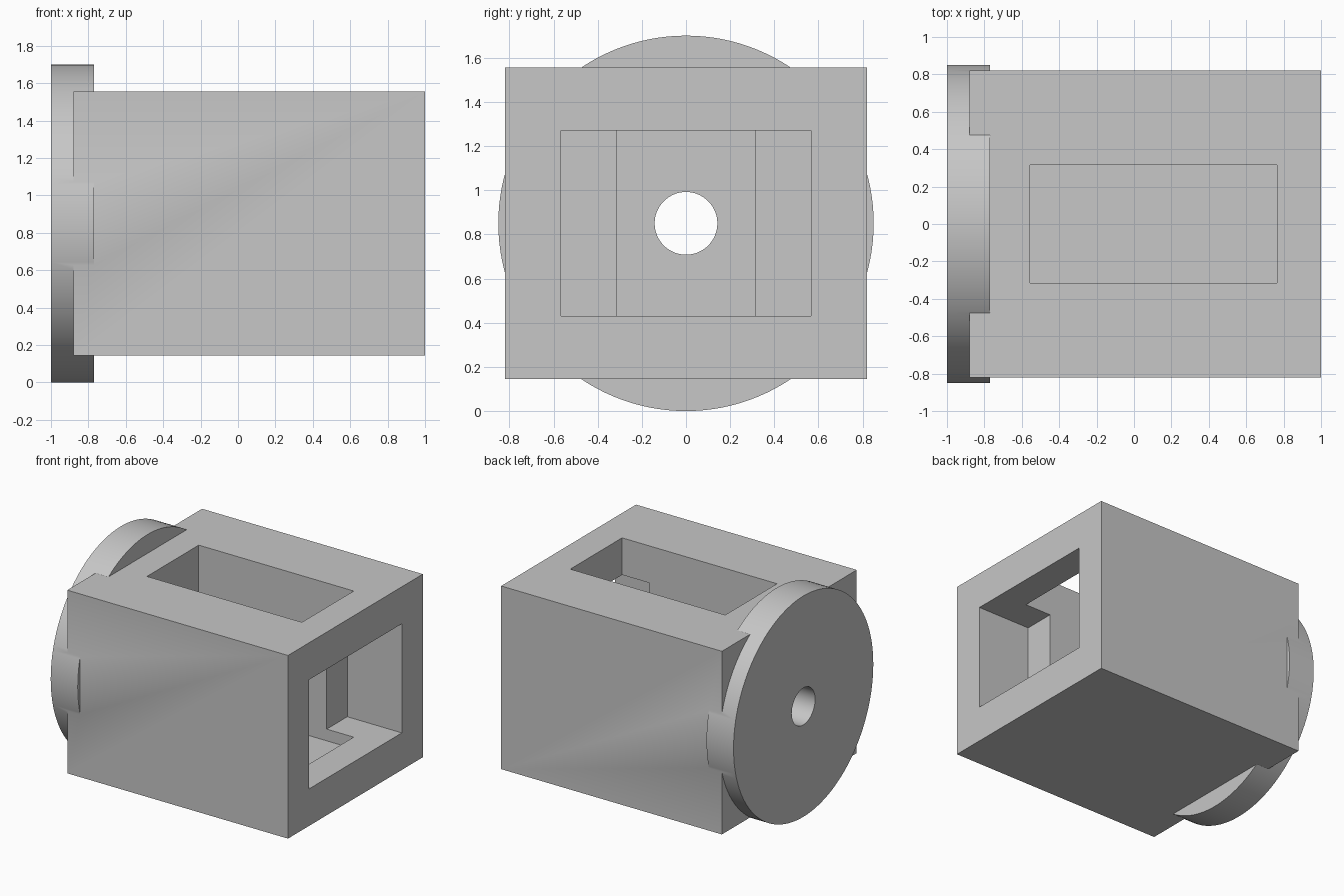
import bpy
import math

if "Cube" in bpy.data.objects:
    bpy.data.objects.remove(bpy.data.objects["Cube"], do_unlink=True)

AXIS_Z = 0.85   # height of the disc and bore axis

grey = bpy.data.materials.new("plain_grey")
grey.use_nodes = True
colour = (0.57, 0.57, 0.57, 1)
grey.diffuse_color = colour
grey.node_tree.nodes["Principled BSDF"].inputs["Base Color"].default_value = colour


def block(name, x, y_half, z):
    """Box spanning x and z ranges, symmetric about y = 0."""
    centre = ((x[0] + x[1]) / 2, 0, (z[0] + z[1]) / 2)
    bpy.ops.mesh.primitive_cube_add(size=1, location=centre)
    ob = bpy.context.object
    ob.name = name
    ob.scale = (x[1] - x[0], 2 * y_half, z[1] - z[0])
    bpy.ops.object.transform_apply(location=True, rotation=True, scale=True)
    ob.data.materials.append(grey)
    return ob


def rod(name, x, radius, sides):
    """Cylinder lying along x on the shared axis."""
    bpy.ops.mesh.primitive_cylinder_add(
        vertices=sides, radius=radius, depth=x[1] - x[0],
        location=((x[0] + x[1]) / 2, 0, AXIS_Z), rotation=(0, math.pi / 2, 0))
    ob = bpy.context.object
    ob.name = name
    bpy.ops.object.transform_apply(location=True, rotation=True, scale=True)
    ob.data.materials.append(grey)
    return ob


def combine(target, tool, operation):
    """Apply a boolean and discard the tool."""
    tool.hide_render = True
    mod = target.modifiers.new(tool.name, "BOOLEAN")
    mod.operation = operation
    mod.solver = "EXACT"
    mod.object = tool
    bpy.ops.object.select_all(action="DESELECT")
    target.select_set(True)
    bpy.context.view_layer.objects.active = target
    bpy.ops.object.modifier_apply(modifier=mod.name)
    bpy.data.objects.remove(tool, do_unlink=True)


# Block body joined to the round end flange
housing = block("housing", (-0.88, 1), 0.82, (0.145, 1.555))
combine(housing, rod("end_flange", (-1, -0.77), 0.85, 128), "UNION")

# Slot open at the top, with its floor just below the pocket floor
combine(housing, block("top_slot", (-0.555, 0.765), 0.315, (0.34, 1.7)), "DIFFERENCE")

# Wide pocket open at the far end
combine(housing, block("end_pocket", (0.535, 1.2), 0.565, (0.43, 1.27)), "DIFFERENCE")

# Bore through the flange into the slot
combine(housing, rod("bore", (-1.2, -0.3), 0.142, 64), "DIFFERENCE")

bpy.ops.object.shade_smooth_by_angle(angle=math.radians(30))
